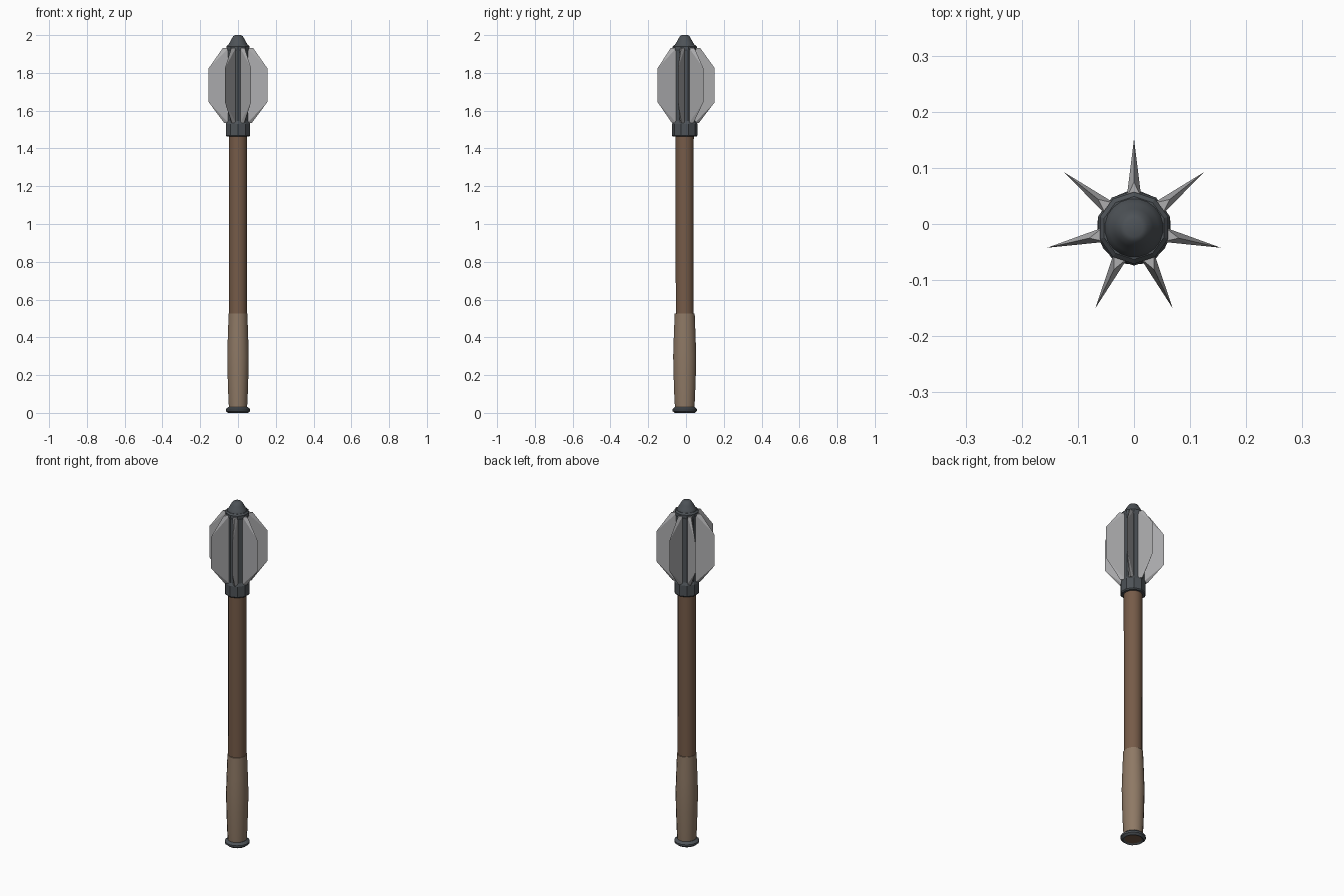
import bpy, bmesh, math
from mathutils import Matrix

if "Cube" in bpy.data.objects:
    bpy.data.objects.remove(bpy.data.objects["Cube"])

CY = -0.007  # the seven blades put the axis slightly off the bounding-box centre


def material(name, rgb):
    m = bpy.data.materials.new(name)
    m.diffuse_color = (*rgb, 1)
    m.use_nodes = True
    m.node_tree.nodes["Principled BSDF"].inputs["Base Color"].default_value = m.diffuse_color
    return m


WOOD = material("wood", (0.18, 0.105, 0.065))
LEATHER = material("leather", (0.27, 0.19, 0.13))
IRON = material("dark_iron", (0.075, 0.085, 0.095))
STEEL = material("steel", (0.42, 0.42, 0.43))


def finish(bm, name, mat, smooth):
    bmesh.ops.recalc_face_normals(bm, faces=bm.faces)
    me = bpy.data.meshes.new(name)
    bm.to_mesh(me)
    bm.free()
    me.materials.append(mat)
    ob = bpy.data.objects.new(name, me)
    bpy.context.collection.objects.link(ob)
    ob.location.y = CY
    if smooth:
        bpy.ops.object.select_all(action='DESELECT')
        ob.select_set(True)
        bpy.context.view_layer.objects.active = ob
        bpy.ops.object.shade_smooth_by_angle(angle=math.radians(40))
    return ob


def lathe(name, profile, sides, mat, smooth=True, yscale=1.0, closed=False):
    """Revolve (radius, z) points; cap open ends unless the profile is a closed loop."""
    bm = bmesh.new()
    rings = []
    for r, z in profile:
        ring = []
        for i in range(sides):
            a = math.tau * (i + 0.5) / sides
            ring.append(bm.verts.new((r * math.cos(a), r * yscale * math.sin(a), z)))
        rings.append(ring)
    pairs = list(zip(rings, rings[1:]))
    if closed:
        pairs.append((rings[-1], rings[0]))
    else:
        bm.faces.new(rings[0])
        bm.faces.new(rings[-1])
    for lo, hi in pairs:
        for i in range(sides):
            j = (i + 1) % sides
            bm.faces.new((lo[i], lo[j], hi[j], hi[i]))
    return finish(bm, name, mat, smooth)


# Wooden shaft and bulging grip
lathe("shaft", [(0.046, 0.006), (0.048, 0.5), (0.049, 1.48)], 16, WOOD)
lathe("grip", [(0.049, 0.03), (0.052, 0.08), (0.056, 0.2), (0.058, 0.3),
               (0.055, 0.4), (0.0505, 0.525)], 16, LEATHER, yscale=1.07)

# Pommel ring, open underneath
lathe("pommel_ring", [(0.044, 0.006), (0.054, 0.0), (0.066, 0.01), (0.066, 0.02),
                      (0.052, 0.032), (0.044, 0.032)], 16, IRON, closed=True)

# Head socket, core and rounded cap
lathe("head_collar", [(0.062, 1.462), (0.067, 1.468), (0.067, 1.53), (0.06, 1.545)],
      10, IRON, smooth=False)
lathe("head_core", [(0.06, 1.53), (0.06, 1.915), (0.064, 1.925), (0.064, 1.94),
                    (0.056, 1.948)], 10, IRON, smooth=False)
lathe("head_cap", [(0.053, 1.94), (0.052, 1.95), (0.044, 1.962), (0.034, 1.98),
                   (0.025, 1.995), (0.016, 2.0)], 20, IRON)

# Seven wedge blades: thick at the root, sharp along the outer outline
bm = bmesh.new()
for k in range(7):
    rot = Matrix.Rotation(math.pi / 2 + math.tau * k / 7, 4, 'Z')

    def vert(r, t, z):
        return bm.verts.new(rot @ Matrix.Translation((r, t, z)).to_translation())

    edge = [vert(*p) for p in ((0.082, 0, 1.932), (0.159, 0, 1.825),
                               (0.159, 0, 1.645), (0.075, 0, 1.535))]
    roots = [(vert(0.054, s * 0.013, 1.932), vert(0.054, s * 0.013, 1.535))
             for s in (1, -1)]
    for top, bottom in roots:
        bm.faces.new((top, edge[0], edge[1]))
        bm.faces.new((top, edge[1], edge[2], bottom))
        bm.faces.new((bottom, edge[2], edge[3]))
    (t0, b0), (t1, b1) = roots
    bm.faces.new((t0, t1, edge[0]))
    bm.faces.new((b0, b1, edge[3]))
    bm.faces.new((t0, b0, b1, t1))
finish(bm, "head_blades", STEEL, False)
